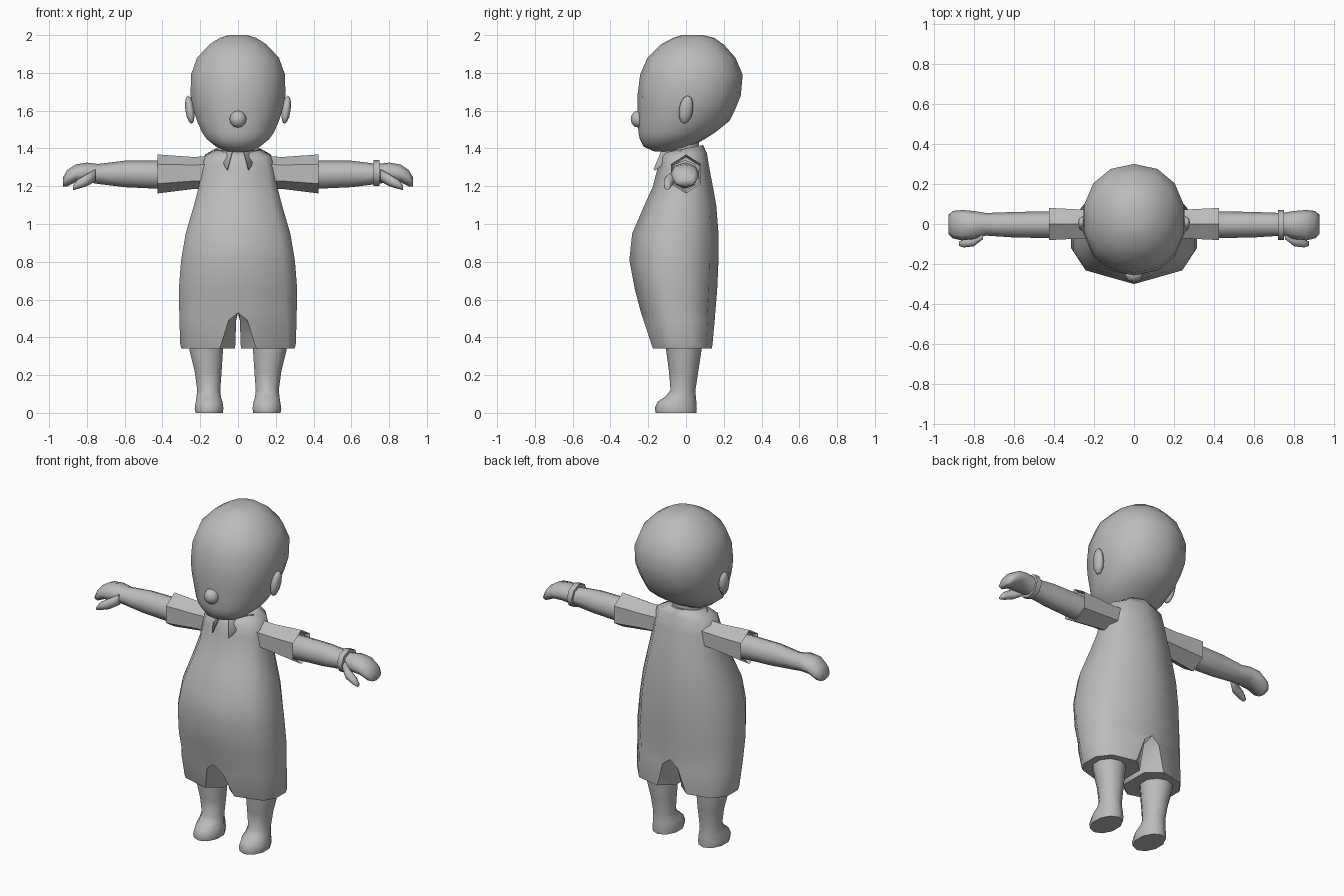
import bpy, bmesh, math

if "Cube" in bpy.data.objects:
    bpy.data.objects.remove(bpy.data.objects["Cube"])

grey = bpy.data.materials.new("light_grey")
grey.diffuse_color = (0.5, 0.5, 0.5, 1)
grey.use_nodes = True
grey.node_tree.nodes["Principled BSDF"].inputs["Base Color"].default_value = grey.diffuse_color


def power(v, e):
    return math.copysign(abs(v) ** e, v)


def ring_z(z, w, yf, yb, n=14, cx=0, tilt=0, e=1.0):
    """Horizontal ring, half width w, running from yf (front) to yb (back)."""
    cy, r = (yf + yb) / 2, (yb - yf) / 2
    pts = []
    for i in range(n):
        a = 2 * math.pi * i / n
        y = cy - r * power(math.cos(a), e)
        pts.append((cx + w * power(math.sin(a), e), y, z + tilt * y))
    return pts


def ring_x(x, y0, y1, z0, z1, n=8):
    """Upright ring across the x axis with a vertex at the top."""
    return [(x, (y0 + y1) / 2 + (y1 - y0) / 2 * math.sin(2 * math.pi * i / n),
             (z0 + z1) / 2 + (z1 - z0) / 2 * math.cos(2 * math.pi * i / n)) for i in range(n)]


def half_arc(z, w, yf, yb, x0=0.0, tilt=0.0):
    """Side arc from the front seam round to the back seam."""
    cy, r = (yf + yb) / 2, (yb - yf) / 2
    pts = []
    for d in (0, 48, 75, 105, 140, 180):
        a = math.radians(d)
        y = cy - r * power(math.cos(a), 0.85)
        s = 0 if d in (0, 180) else math.sin(a) ** 0.85
        pts.append((x0 + (w - x0) * s, y, z + tilt * y))
    return pts


def finish(name, bm, mirror=False, angle=50):
    if mirror:
        bmesh.ops.mirror(bm, geom=bm.verts[:] + bm.edges[:] + bm.faces[:],
                         axis='X', merge_dist=0.001)
    bmesh.ops.recalc_face_normals(bm, faces=bm.faces[:])
    me = bpy.data.meshes.new(name)
    bm.to_mesh(me)
    bm.free()
    me.shade_smooth()
    me.set_sharp_from_angle(angle=math.radians(angle))
    me.materials.append(grey)
    ob = bpy.data.objects.new(name, me)
    bpy.context.collection.objects.link(ob)
    return ob


def bridge(bm, a, b, closed=True):
    n = len(a)
    for i in range(n if closed else n - 1):
        j = (i + 1) % n
        bm.faces.new((a[i], a[j], b[j], b[i]))


def loft(name, rings, mirror=False, angle=50):
    bm = bmesh.new()
    loops = [[bm.verts.new(p) for p in r] for r in rings]
    for a, b in zip(loops, loops[1:]):
        bridge(bm, a, b)
    bm.faces.new(loops[0])
    bm.faces.new(loops[-1])
    return finish(name, bm, mirror, angle)


def blob(name, loc, size, mirror=False, lean=0):
    bm = bmesh.new()
    bmesh.ops.create_uvsphere(bm, u_segments=8, v_segments=6, radius=1)
    for v in bm.verts:
        x, y, z = (c * s for c, s in zip(v.co, size))
        v.co = (loc[0] + x + lean * z, loc[1] + y + lean * z, loc[2] + z)
    return finish(name, bm, mirror, 80)


# head, nose, ears, neck
loft("head", [ring_z(*r, e=0.93) for r in (
    (1.385, .06, -.17, -.03), (1.41, .12, -.225, .03), (1.45, .17, -.245, .10),
    (1.485, .195, -.252, .155), (1.545, .222, -.255, .23), (1.61, .243, -.257, .262),
    (1.68, .257, -.257, .29), (1.79, .255, -.243, .30), (1.88, .222, -.205, .262),
    (1.95, .155, -.135, .20), (1.985, .10, -.07, .15), (2.0, .05, -.02, .09))], angle=80)
blob("nose", (0, -.253, 1.555), (.045, .04, .045))
blob("ears", (.255, 0, 1.605), (.024, .038, .075), True, .12)
loft("neck", [ring_z(1.3, .09, -.1, .07, 10), ring_z(1.46, .085, -.1, .07, 10)])

# one-piece suit: torso arcs, then closed trouser leg rings
bm = bmesh.new()
arcs = [half_arc(*a) for a in (
    (1.40, .115, -.125, .09, 0, .2), (1.365, .18, -.14, .11, 0, .1),
    (1.29, .20, -.152, .125), (1.2, .213, -.175, .142), (1.10, .24, -.22, .16),
    (.95, .285, -.285, .172), (.81, .31, -.30, .172), (.65, .323, -.27, .165),
    (.53, .32, -.238, .155))]
torso = [[bm.verts.new(p) for p in a] for a in arcs]
for a, b in zip(torso, torso[1:]):
    bridge(bm, a, b, False)
leg = torso[-1] + [bm.verts.new((0, y, .55)) for y in (.07, -.14)]
for z, w, yf, yb, x0, xi in ((.49, .318, -.225, .152, .05, .01),
                             (.36, .312, -.182, .14, .09, .014),
                             (.34, .305, -.175, .137, .10, .017)):
    pts = half_arc(z, w, yf, yb, x0) + [(xi, .07, z), (xi, -.11, z)]
    nxt = [bm.verts.new(p) for p in pts]
    bridge(bm, leg, nxt)
    leg = nxt
bm.faces.new(leg)
bm.faces.new(torso[0])
finish("suit", bm, True)

# collar flaps
bm = bmesh.new()
for tri in (((.125, -.03, 1.395), (.055, -.172, 1.29), (.03, -.132, 1.385)),):
    top = [bm.verts.new(p) for p in tri]
    low = [bm.verts.new((x, y + .008, z - .008)) for x, y, z in tri]
    bridge(bm, top, low)
    bm.faces.new(top)
    bm.faces.new(low)
finish("collar_flaps", bm, True)

# sleeves with a recessed opening
loft("sleeves", [ring_x(*r, n=6) for r in (
    (.10, -.08, .08, 1.19, 1.36), (.24, -.082, .082, 1.185, 1.355),
    (.425, -.093, .093, 1.162, 1.368), (.40, -.08, .08, 1.175, 1.355))], True)

# arms with hands
loft("arms", [ring_x(*r) for r in (
    (.36, -.07, .065, 1.185, 1.335), (.45, -.07, .063, 1.188, 1.335),
    (.60, -.067, .06, 1.195, 1.335), (.74, -.058, .055, 1.212, 1.318),
    (.80, -.075, .065, 1.222, 1.325), (.86, -.082, .07, 1.222, 1.315),
    (.905, -.072, .065, 1.198, 1.285), (.927, -.05, .045, 1.198, 1.245))], True, 80)
loft("thumbs", [ring_x(*r, n=6) for r in (
    (.755, -.08, -.03, 1.225, 1.29), (.80, -.115, -.06, 1.2, 1.265),
    (.85, -.12, -.075, 1.185, 1.235), (.873, -.112, -.085, 1.18, 1.205))], True, 80)

# wristband on one arm only
loft("wristband", [ring_x(x, -.08, .07, 1.2, 1.338) for x in (.718, .75)])

# legs and feet
loft("legs", [ring_z(*r, 10, cx) for r, cx in (
    ((.42, .10, -.11, .085), .17), ((.33, .093, -.105, .082), .168),
    ((.22, .075, -.09, .065), .158), ((.12, .064, -.082, .05), .155),
    ((.085, .068, -.11, .052), .155), ((.06, .074, -.15, .055), .153),
    ((.025, .08, -.165, .057), .153), ((0, .076, -.16, .055), .153))], True, 60)
